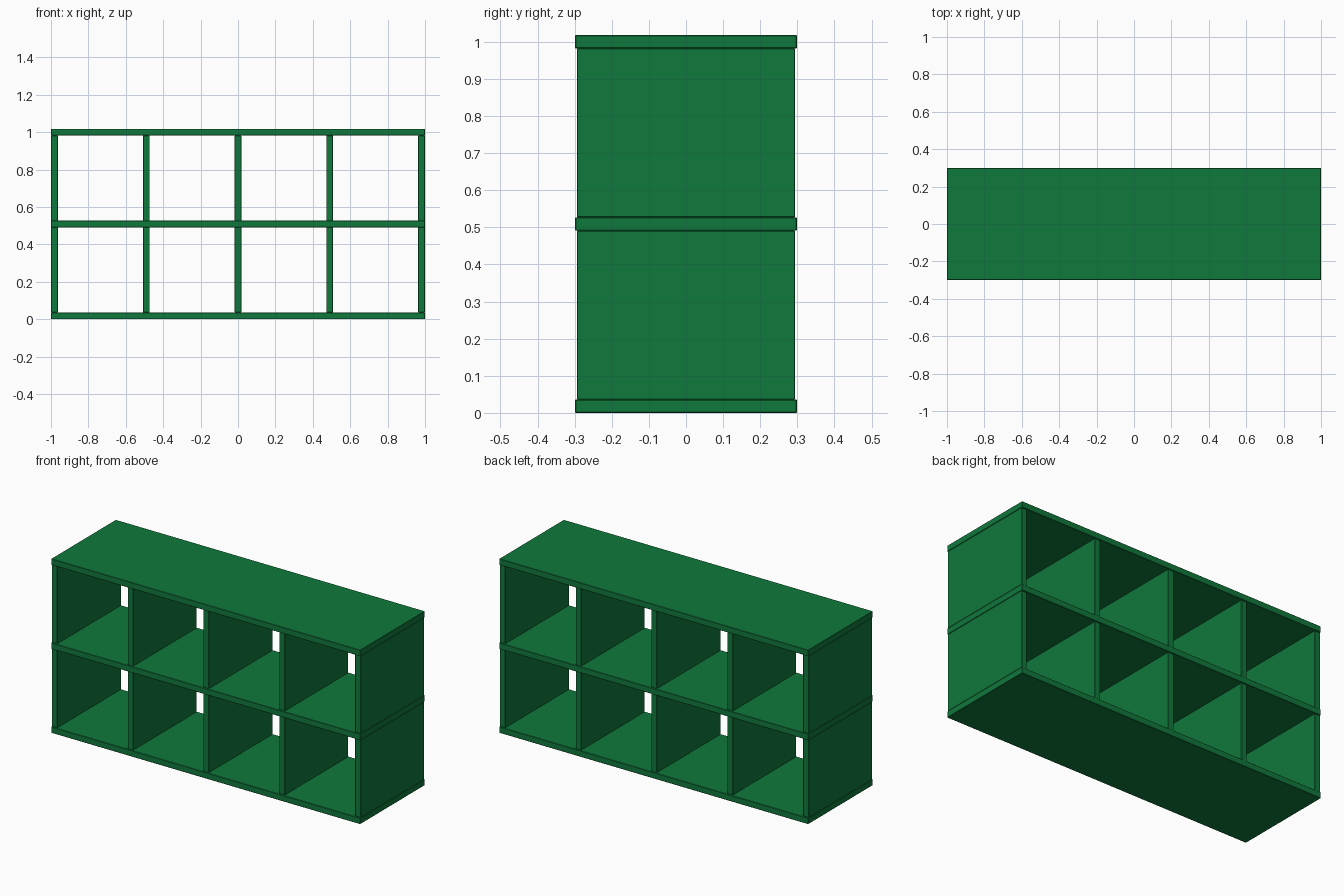
import bpy

if "Cube" in bpy.data.objects:
    bpy.data.objects.remove(bpy.data.objects["Cube"])

T = 0.036          # board thickness
PITCH = 0.491      # spacing of shelves and dividers

mat = bpy.data.materials.new("green_paint")
mat.diffuse_color = (0.005, 0.19, 0.045, 1)
mat.use_nodes = True
mat.node_tree.nodes["Principled BSDF"].inputs["Base Color"].default_value = mat.diffuse_color


def board(name, size, loc):
    bpy.ops.mesh.primitive_cube_add(size=1, location=loc)
    ob = bpy.context.object
    ob.name = name
    ob.scale = size
    bpy.ops.object.transform_apply(location=False, rotation=False, scale=True)
    ob.data.materials.append(mat)
    # slightly eased edges
    bev = ob.modifiers.new("eased_edges", 'BEVEL')
    bev.width = 0.002
    bev.segments = 1
    return ob


# horizontal shelves: bottom, middle, top
for i, name in enumerate(("bottom_board", "middle_shelf", "top_board")):
    board(name, (2.0, 0.598, T), (0, 0, T / 2 + i * PITCH))

# upright panels, five per row, set back slightly from the shelf edges
for row in range(2):
    for col in range(-2, 3):
        name = "side_panel" if abs(col) == 2 else "divider"
        x = col * 0.4905
        z = T / 2 + (row + 0.5) * PITCH
        board(name, (T, 0.588, PITCH - T), (x, 0, z))
